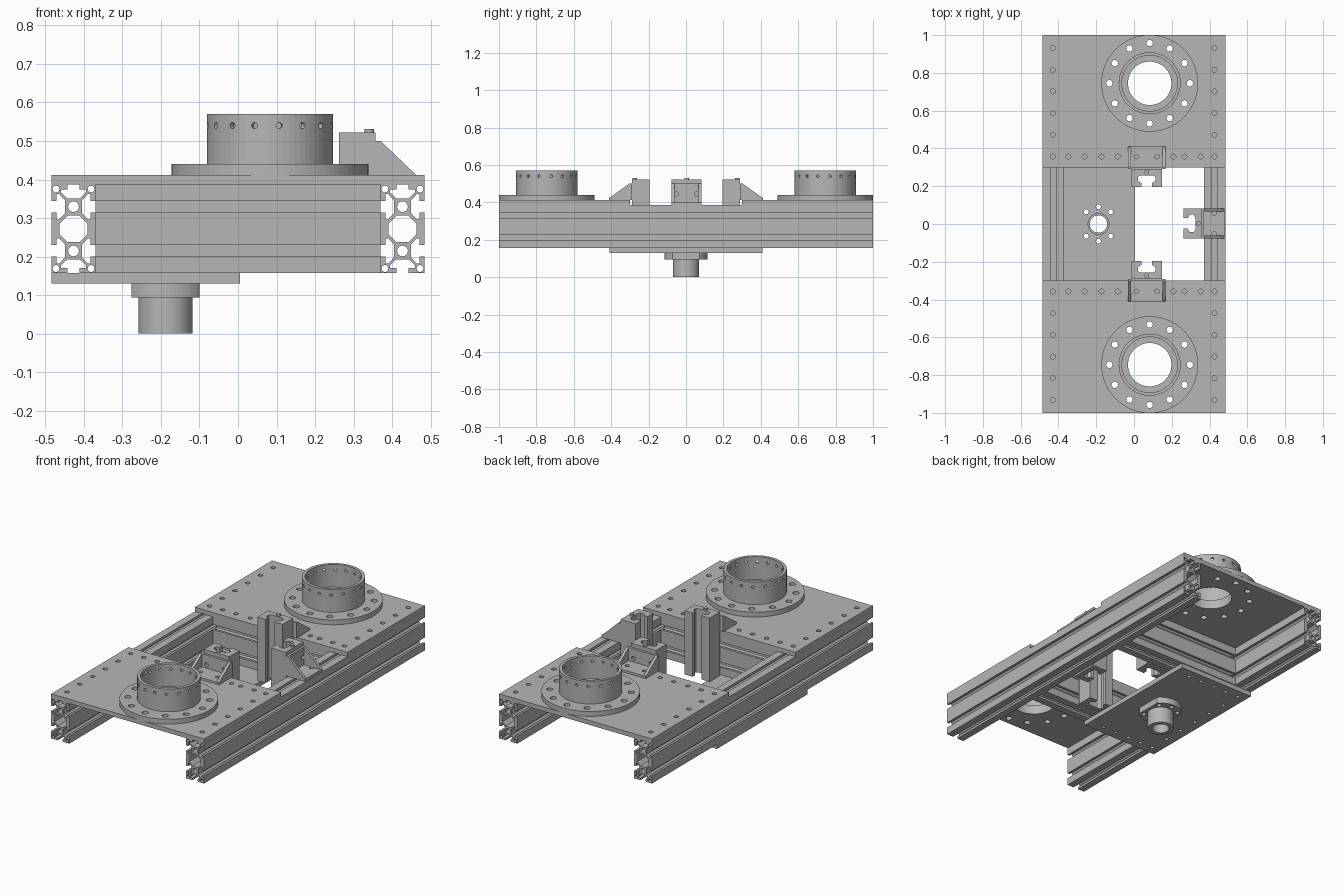
import bpy, bmesh
from math import cos, sin, pi, radians
from mathutils import Matrix

cube = bpy.data.objects.get("Cube")
if cube:
    bpy.data.objects.remove(cube)

grey = bpy.data.materials.new("aluminium grey")
grey.use_nodes = True
grey.diffuse_color = (0.47, 0.47, 0.47, 1)
grey.node_tree.nodes["Principled BSDF"].inputs["Base Color"].default_value = (0.47, 0.47, 0.47, 1)

ALONG_Z = Matrix.Identity(4)
ALONG_Y = Matrix(((1, 0, 0, 0), (0, 0, 1, 0), (0, 1, 0, 0), (0, 0, 0, 1)))
ALONG_X = Matrix(((0, 0, 1, 0), (1, 0, 0, 0), (0, 1, 0, 0), (0, 0, 0, 1)))
parts = []


def circle(x, y, r, n=16):
    return [(x + r * cos(2 * pi * i / n), y + r * sin(2 * pi * i / n)) for i in range(n)]


def rect(x0, x1, y0, y1):
    return [(x0, y0), (x1, y0), (x1, y1), (x0, y1)]


def prism(name, loops, start, end, axes=ALONG_Z, place=ALONG_Z):
    """Fill an outline with its holes and extrude it from start to end."""
    bm = bmesh.new()
    edges = []
    for loop in loops:
        vs = [bm.verts.new((u, v, start)) for u, v in loop]
        edges += [bm.edges.new((vs[i - 1], vs[i])) for i in range(len(vs))]
    bmesh.ops.triangle_fill(bm, use_beauty=True, edges=edges, normal=(0, 0, 1))
    ext = bmesh.ops.extrude_face_region(bm, geom=bm.faces[:], use_keep_orig=True)
    moved = [g for g in ext["geom"] if isinstance(g, bmesh.types.BMVert)]
    bmesh.ops.translate(bm, verts=moved, vec=(0, 0, end - start))
    bm.transform(place @ axes)
    bmesh.ops.recalc_face_normals(bm, faces=bm.faces[:])
    mesh = bpy.data.meshes.new(name)
    bm.to_mesh(mesh)
    bm.free()
    mesh.materials.append(grey)
    obj = bpy.data.objects.new(name, mesh)
    bpy.context.collection.objects.link(obj)
    parts.append(obj)
    return obj


# Double T-slot extrusion profile, centred on its own middle
HALF = 0.0575
SLOT = [(-.015, 0), (-.015, .013), (-.033, .013), (-.033, .02), (-.016, .036)]
SLOT += [(-t, d) for t, d in reversed(SLOT)]


def slotted_profile():
    right = [(HALF - d, c + t) for c in (-HALF, HALF) for t, d in SLOT]
    top = [(-t, 2 * HALF - d) for t, d in SLOT]
    half = [(HALF, -2 * HALF)] + right + [(HALF, 2 * HALF)] + top
    outline = half + [(-x, -y) for x, y in half]
    hexagon = [(.036, -.014), (.036, .014), (.016, .034)]
    hexagon += [(-x, y) for x, y in reversed(hexagon[1:])]
    hexagon += [(-.036, -.014), (-.016, -.034), (.016, -.034)]
    loops = [outline, hexagon]
    loops += [circle(0, s * HALF, .014) for s in (-1, 1)]
    loops += [circle(sx * .0455, sy * (HALF + .0455), .009, 12)
              for sx in (-1, 1) for sy in (-1, 1)]
    return loops


# Side rails and cross beams
profile = slotted_profile()
for side, label in ((-1, "right"), (1, "left")):
    prism(label + "_rail", profile, -1, 1, ALONG_Y,
          Matrix.Translation((side * .427, 0, .272)))
for side, label in ((-1, "front"), (1, "back")):
    prism(label + "_cross_beam", profile, -.37, .37, ALONG_X,
          Matrix.Translation((0, side * .3575, .272)))

# Top plates with collared flanges
CX, CY = .083, .745
row_x = [-.43, -.347, -.262, -.172, -.087, .013, .124, .209, .267, .352, .426]
for side, label in ((-1, "front"), (1, "back")):
    bolts = [circle(CX + .213 * cos(k * pi / 6), side * CY + .213 * sin(k * pi / 6), .017)
             for k in range(12)]
    small = [circle(x, side * .357, .013, 12) for x in row_x]
    small += [circle(x, side * (.357 + .115 * k), .013, 12)
              for x in (row_x[0], row_x[-1]) for k in range(1, 6)]
    y0, y1 = sorted((side * .3, side))
    bore = circle(CX, side * CY, .115, 64)
    prism(label + "_top_plate", [rect(-.484, .484, y0, y1), bore] + bolts + small, .387, .412)
    prism(label + "_flange", [circle(CX, side * CY, .256, 96), bore] + bolts, .412, .44)
    collar = prism(label + "_collar", [circle(CX, side * CY, .164, 64),
                                       circle(CX, side * CY, .147, 64)], .44, .57)
    # Radial set screw holes around the collar
    bm = bmesh.new()
    for k in range(16):
        turn = Matrix.Rotation(radians(22.5 * k + 8.4), 4, 'Z')
        m = Matrix.Translation((CX, side * CY, .54)) @ turn @ Matrix.Translation((0, -.155, 0))
        bmesh.ops.create_cone(bm, cap_ends=True, segments=12, radius1=.008, radius2=.008,
                              depth=.06, matrix=m @ Matrix.Rotation(pi / 2, 4, 'X'))
    mesh = bpy.data.meshes.new(label + "_collar_cutter")
    bm.to_mesh(mesh)
    bm.free()
    cutter = bpy.data.objects.new(label + "_collar_cutter", mesh)
    bpy.context.collection.objects.link(cutter)
    cutter.hide_render = True
    cutter.hide_viewport = True
    cutter.display_type = 'WIRE'
    mod = collar.modifiers.new("screw holes", 'BOOLEAN')
    mod.operation = 'DIFFERENCE'
    mod.solver = 'EXACT'
    mod.object = cutter

# Bottom plate and hub
HX = -.188
hub_bolts = [circle(HX + .091 * cos(radians(a)), .091 * sin(radians(a)), .013, 12)
             for a in (45, 90, 135, 225, 270, 315)]
edge_holes = [circle(x, s * .36, .011, 12) for s in (-1, 1) for x in row_x[:5]]
edge_holes += [circle(row_x[0], y, .011, 12) for y in (-.24, -.12, 0, .12, .24)]
prism("bottom_plate", [rect(-.484, .005, -.41, .41), circle(HX, 0, .055, 48)]
      + hub_bolts + edge_holes, .13, .157)
clipped = [(HX + max(-.088, min(.088, x)), y) for x, y in circle(0, 0, .115, 64)]
hub_bore = circle(HX, 0, .046, 48)
prism("hub_flange", [clipped, hub_bore] + hub_bolts, .094, .13)
prism("hub_tube", [circle(HX, 0, .07, 64), hub_bore], 0, .094)


# Upright slotted guide held by a gusseted angle bracket, outward along local +y
def guide(label, x, y, angle, base, half):
    place = Matrix.Translation((x, y, 0)) @ Matrix.Rotation(radians(angle), 4, 'Z')
    left = [(-.08, 0), (-.08, -.095), (-.028, -.095), (-.028, -.073),
            (-.046, -.062), (-.046, -.04), (-.03, -.032)]
    outline = left + [(-u, v) for u, v in reversed(left)]
    prism(label + "_guide", [outline], .157, .522, ALONG_Z, place)
    prism(label + "_guide_screw", [circle(0, -.016, .012)], .522, .531, ALONG_Z, place)
    prism(label + "_bracket_back", [rect(-half, half, base, .5)]
          + [circle(s * .055, .445, .012) for s in (-1, 1)], 0, .013, ALONG_Y, place)
    prism(label + "_bracket_foot", [rect(-half, half, .013, .122)]
          + [circle(s * .055, .067, .012) for s in (-1, 1)], base, base + .013, ALONG_Z, place)
    for s in (-1, 1):
        a, b = sorted((s * half, s * (half - .016)))
        prism(label + "_gusset", [[(.013, base + .013), (.118, base + .013), (.013, .5)]],
              a, b, ALONG_X, place)


guide("back", .067, .29, 0, .412, .1)
guide("front", .067, -.29, 180, .412, .1)
guide("left", .357, .003, -90, .387, .08)

# Smooth round walls, keep corners sharp
for obj in bpy.context.view_layer.objects:
    obj.select_set(obj in parts)
bpy.context.view_layer.objects.active = parts[0]
bpy.ops.object.shade_smooth_by_angle(angle=radians(25))
